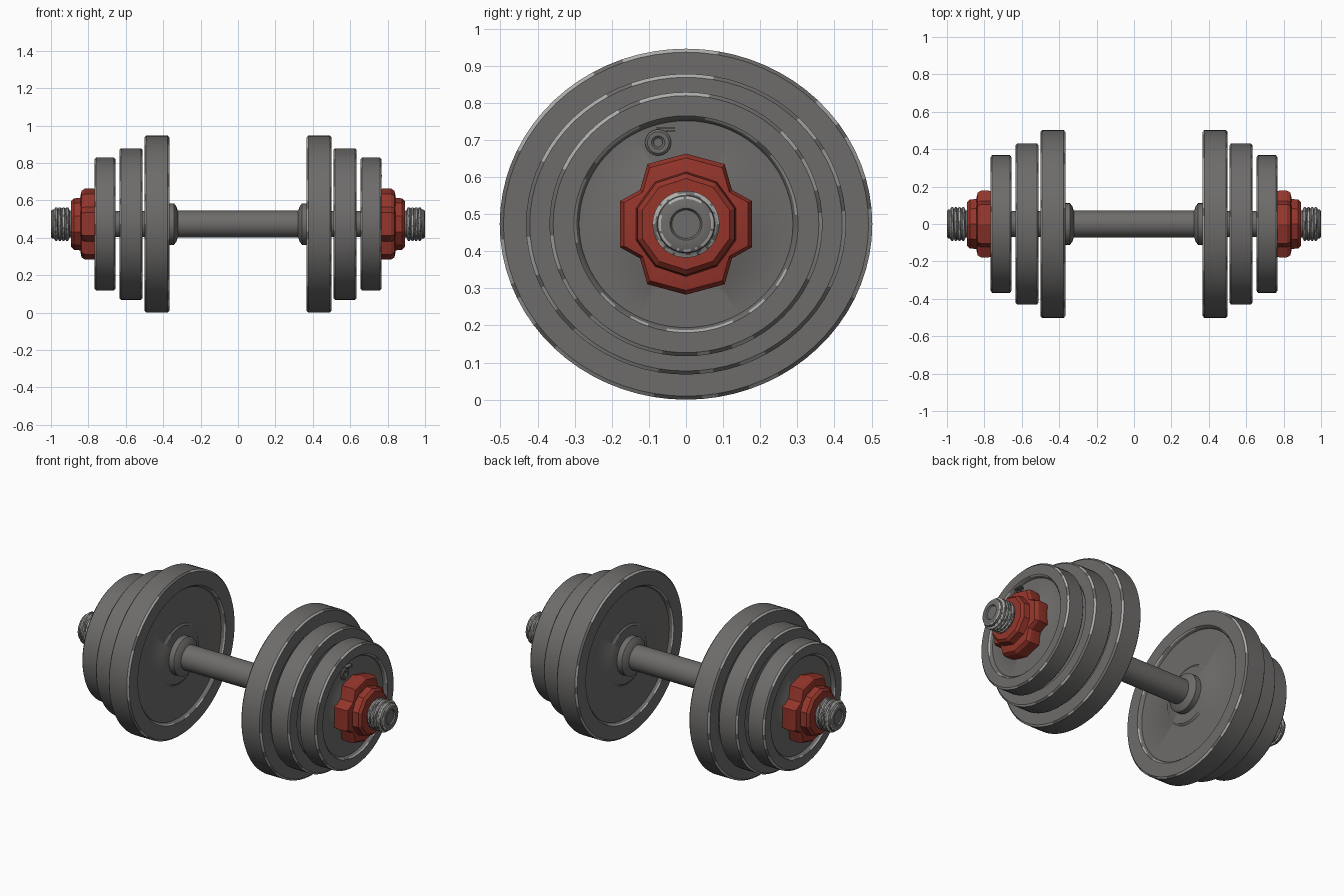
import bpy, bmesh
from math import sin, cos, pi, tau

cube = bpy.data.objects.get("Cube")
if cube:
    bpy.data.objects.remove(cube, do_unlink=True)

AXIS_Z = 0.473
SEGMENTS = 72


def material(name, rgb):
    m = bpy.data.materials.new(name)
    m.use_nodes = True
    colour = (*rgb, 1)
    m.diffuse_color = colour
    m.node_tree.nodes["Principled BSDF"].inputs["Base Color"].default_value = colour
    return m


IRON = material("dark iron", (0.155, 0.15, 0.146))
STEEL = material("worn bare steel", (0.42, 0.42, 0.41))
RED = material("red nut", (0.30, 0.036, 0.024))


def finish(name, bm, mats, smooth_angle):
    bmesh.ops.remove_doubles(bm, verts=bm.verts, dist=0.00005)
    bmesh.ops.recalc_face_normals(bm, faces=bm.faces)
    me = bpy.data.meshes.new(name)
    bm.to_mesh(me)
    bm.free()
    for m in mats:
        me.materials.append(m)
    me.shade_smooth()
    me.set_sharp_from_angle(angle=smooth_angle)
    ob = bpy.data.objects.new(name, me)
    bpy.context.scene.collection.objects.link(ob)
    return ob


def worn(angle, seed, amount):
    """Irregular runs of wear around a rim."""
    noise = sin(3 * angle + seed) + sin(7 * angle + 2 * seed) + sin(17 * angle + 5 * seed)
    return noise > 1 - 2 * amount


def lathe(name, profile, centre=(0, AXIS_Z), squash=1, side=1, closed=True, wear=0.5):
    """Turn (x, radius, worn to the next point) around the bar axis."""
    bm = bmesh.new()
    cy, cz = centre
    rings = []
    for x, r, _ in profile:
        rings.append([bm.verts.new((side * x, cy + r * cos(tau * i / SEGMENTS),
                                    cz + squash * r * sin(tau * i / SEGMENTS)))
                      for i in range(SEGMENTS)])
    count = len(profile)
    for k in range(count if closed else count - 1):
        a, b = rings[k], rings[(k + 1) % count]
        for i in range(SEGMENTS):
            j = (i + 1) % SEGMENTS
            f = bm.faces.new((a[i], a[j], b[j], b[i]))
            if profile[k][2] and worn(tau * i / SEGMENTS, k + 2 * side, wear):
                f.material_index = 1
    return finish(name, bm, (IRON, STEEL), 0.6)


def plate(name, x0, x1, radius, squash, side):
    """Weight disc with bevelled rim, dished faces and a raised hub."""
    mid, half = (x0 + x1) / 2, (x1 - x0) / 2
    rim = radius * 0.81
    face = [(half - 0.012, 0.06, 0), (half - 0.012, 0.172, 0), (half - 0.02, 0.184, 0),
            (half - 0.02, rim - 0.01, 0), (half - 0.006, rim - 0.003, 1),
            (half, rim + 0.004, 0), (half, radius - 0.01, 1), (half - 0.009, radius, 0)]
    outer = [(mid + x, r, w) for x, r, w in face]
    # mirrored face: shift the wear flag because the order is reversed
    inner = [(mid - face[i][0], face[i][1], face[i - 1][2] if i else 0)
             for i in reversed(range(len(face)))]
    lathe(name, outer + inner, squash=squash, side=side, wear=0.62)


def prism(bm, outline, rings, side):
    """Stack scaled copies of a (y, z) outline and close both ends."""
    loops = [[bm.verts.new((side * x, y * s, AXIS_Z + z * s)) for y, z in outline]
             for x, s in rings]
    n = len(outline)
    for a, b in zip(loops, loops[1:]):
        for i in range(n):
            bm.faces.new((a[i], a[(i + 1) % n], b[(i + 1) % n], b[i]))
    bm.faces.new(loops[0])
    bm.faces.new(loops[-1])


def nut(name, side):
    # lobed grip: a quarter outline mirrored into four lobes
    quarter = [(0, 0.19), (0.104, 0.162), (0.124, 0.092), (0.178, 0.062)]
    right = quarter + [(y, -z) for y, z in reversed(quarter)]
    lobes = right + [(-y, z) for y, z in reversed(right[1:-1])]
    collar = [(0.14 * sin(tau * i / 10), 0.14 * cos(tau * i / 10)) for i in range(10)]
    bm = bmesh.new()
    prism(bm, lobes, [(0.75, 0.97), (0.775, 1), (0.818, 1), (0.836, 0.94), (0.842, 0.8)], side)
    prism(bm, collar, [(0.82, 1.04), (0.848, 1), (0.878, 0.98), (0.892, 0.88), (0.893, 0.6)], side)
    finish(name, bm, (RED,), 0.35)


# Bar between the two threaded ends, with flared collars against the plates
half_bar = [(0.0, 0.072, 0), (0.322, 0.072, 0), (0.33, 0.095, 0), (0.342, 0.111, 0),
            (0.375, 0.111, 0), (0.38, 0.07, 0), (0.9, 0.07, 0)]
lathe("handle_bar", [(-x, r, w) for x, r, w in reversed(half_bar[1:])] + half_bar, closed=False)

# Threaded tip profile: ridges, then a stepped end with a shallow dimple
tip = [(0.885, 0.0, 0), (0.885, 0.07, 0), (0.9, 0.072, 1)]
for i in range(4):
    x = 0.905 + i * 0.0195
    tip += [(x, 0.083, 1), (x + 0.004, 0.09, 1), (x + 0.013, 0.09, 1), (x + 0.017, 0.083, 1)]
tip += [(0.985, 0.078, 0), (0.995, 0.076, 1), (1.0, 0.068, 0), (1.0, 0.043, 0),
        (0.992, 0.038, 0), (0.992, 0.0, 0)]

for side, label in ((1, "left"), (-1, "right")):
    plate(f"{label}_large_plate", 0.367, 0.5, 0.502, 0.942, side)
    plate(f"{label}_medium_plate", 0.51, 0.634, 0.431, 0.94, side)
    plate(f"{label}_small_plate", 0.655, 0.767, 0.368, 0.967, side)
    nut(f"{label}_lock_nut", side)
    lathe(f"{label}_threaded_tip", tip, side=side, closed=False, wear=0.85)

# Small raised ring cast into one outer plate
lathe("cast_ring", [(0.74, 0.012, 0), (0.752, 0.012, 0), (0.757, 0.018, 0),
                    (0.757, 0.029, 0), (0.752, 0.035, 0), (0.74, 0.035, 0)],
      centre=(-0.075, 0.693))

# Short raised ridges beside the ring
bm = bmesh.new()
for y, z, length in ((-0.055, 0.733, 0.05), (-0.042, 0.724, 0.025)):
    cube = bmesh.ops.create_cube(bm, size=1)["verts"]
    bmesh.ops.scale(bm, vec=(0.025, length, 0.005), verts=cube)
    bmesh.ops.translate(bm, vec=(0.757, y, z), verts=cube)
finish("cast_ridges", bm, (IRON,), 0.5)
